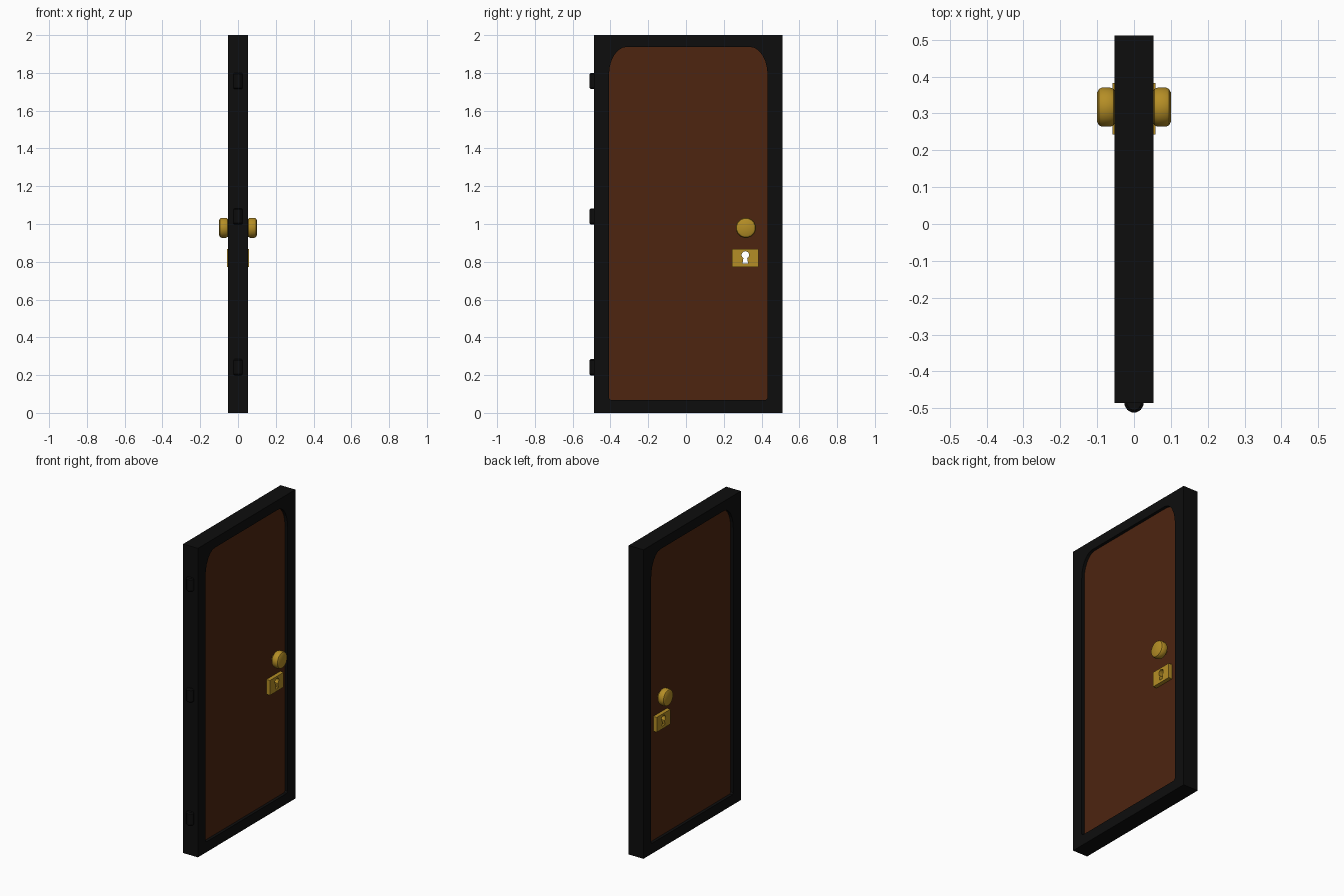
import bpy, math
from mathutils import Matrix, Vector

if "Cube" in bpy.data.objects:
    bpy.data.objects.remove(bpy.data.objects["Cube"])


def material(name, rgb):
    m = bpy.data.materials.new(name)
    m.diffuse_color = (*rgb, 1)
    m.use_nodes = True
    m.node_tree.nodes["Principled BSDF"].inputs["Base Color"].default_value = m.diffuse_color
    return m


BLACK = material("black frame", (0.004, 0.004, 0.004))
BROWN = material("brown wood", (0.075, 0.018, 0.005))
GOLD = material("brass", (0.46, 0.27, 0.019))

# local x, y, z -> world y, z, x
SIDEWAYS = Matrix(((0, 0, 1, 0), (1, 0, 0, 0), (0, 1, 0, 0), (0, 0, 0, 1)))


def add(name, mesh, mat):
    mesh.materials.clear()
    mesh.materials.append(mat)
    obj = bpy.data.objects.new(name, mesh)
    bpy.context.collection.objects.link(obj)
    return obj


def slab(name, loops, half, mat):
    """Outline with holes, drawn in (y, z) and extruded along x."""
    cu = bpy.data.curves.new(name + "_outline", 'CURVE')
    cu.dimensions = '2D'
    cu.fill_mode = 'BOTH'
    cu.extrude = half
    for loop in loops:
        sp = cu.splines.new('POLY')
        sp.points.add(len(loop) - 1)
        for p, (u, v) in zip(sp.points, loop):
            p.co = (u, v, 0, 1)
        sp.use_cyclic_u = True
    tmp = bpy.data.objects.new(name + "_tmp", cu)
    bpy.context.collection.objects.link(tmp)
    bpy.context.view_layer.update()
    mesh = bpy.data.meshes.new_from_object(tmp)
    bpy.data.objects.remove(tmp)
    mesh.transform(SIDEWAYS)
    for p in mesh.polygons:
        p.use_smooth = False
    mesh.name = name
    return add(name, mesh, mat)


def lathe(name, profile, sides, matrix, mat):
    """Turned solid from (radius, height) pairs around local z."""
    verts, faces = [], []
    for r, h in profile:
        for i in range(sides):
            a = 2 * math.pi * (i + 0.5) / sides
            verts.append((r * math.cos(a), r * math.sin(a), h))
    for k in range(len(profile) - 1):
        for i in range(sides):
            j = (i + 1) % sides
            faces.append((k * sides + i, k * sides + j, (k + 1) * sides + j, (k + 1) * sides + i))
    faces.append(tuple(reversed(range(sides))))
    faces.append(tuple(range(len(verts) - sides, len(verts))))
    mesh = bpy.data.meshes.new(name)
    mesh.from_pydata(verts, [], faces)
    mesh.transform(matrix)
    obj = add(name, mesh, mat)
    bpy.ops.object.select_all(action='DESELECT')
    obj.select_set(True)
    bpy.context.view_layer.objects.active = obj
    bpy.ops.object.shade_smooth_by_angle(angle=math.radians(30))
    return obj


def rect(y0, y1, z0, z1):
    return [(y0, z0), (y1, z0), (y1, z1), (y0, z1)]


def opening(grow):
    """Door outline with elliptical top corners and clipped bottom corners."""
    y0, y1, z0, z1 = -0.408 - grow, 0.432 + grow, 0.067 - grow, 1.938 + grow
    ry, rz, c = 0.095, 0.15, 0.01
    pts = [(y0, z0 + c), (y0 + c, z0), (y1 - c, z0), (y1, z0 + c)]
    arc = [math.pi / 2 * i / 6 for i in range(7)]
    pts += [(y1 - ry + ry * math.cos(a), z1 - rz + rz * math.sin(a)) for a in arc]
    pts += [(y0 + ry - ry * math.cos(a), z1 - rz + rz * math.sin(a)) for a in reversed(arc)]
    return pts


# frame and recessed door panel
slab("door_frame", [rect(-0.486, 0.511, 0, 2), opening(0)], 0.053, BLACK)
plate = rect(0.243, 0.383, 0.772, 0.868)
slab("door_panel", [opening(0.01), rect(0.253, 0.373, 0.782, 0.858)], 0.034, BROWN)

# lock plate with keyhole running through the door
KY, KZ = 0.314, 0.836
keyhole = [(KY - 0.015, 0.79), (KY + 0.015, 0.79)]
for i in range(13):
    a = math.radians(-60 + 300 * i / 12)
    keyhole.append((KY + 0.02 * math.cos(a), KZ + 0.02 * math.sin(a)))
slab("lock_plate", [plate, keyhole], 0.059, GOLD)

# knob on each side
KNOB = [(0.022, 0.03), (0.022, 0.05), (0.042, 0.051), (0.05, 0.055), (0.054, 0.064),
        (0.054, 0.087), (0.05, 0.095), (0.041, 0.1)]
for side, sign in (("right", 1), ("left", -1)):
    m = (Matrix.Translation((0, 0.317, 0.98))
         @ Matrix.Rotation(sign * math.pi / 2, 4, 'Y'))
    lathe("knob_" + side, KNOB, 16, m, GOLD)

# three hinges on the edge
HINGE = [(0.019, -0.043), (0.026, -0.036), (0.026, 0.036), (0.019, 0.043)]
for name, z in (("bottom", 0.242), ("middle", 1.04), ("top", 1.757)):
    lathe("hinge_" + name, HINGE, 12, Matrix.Translation((0, -0.486, z)), BLACK)
